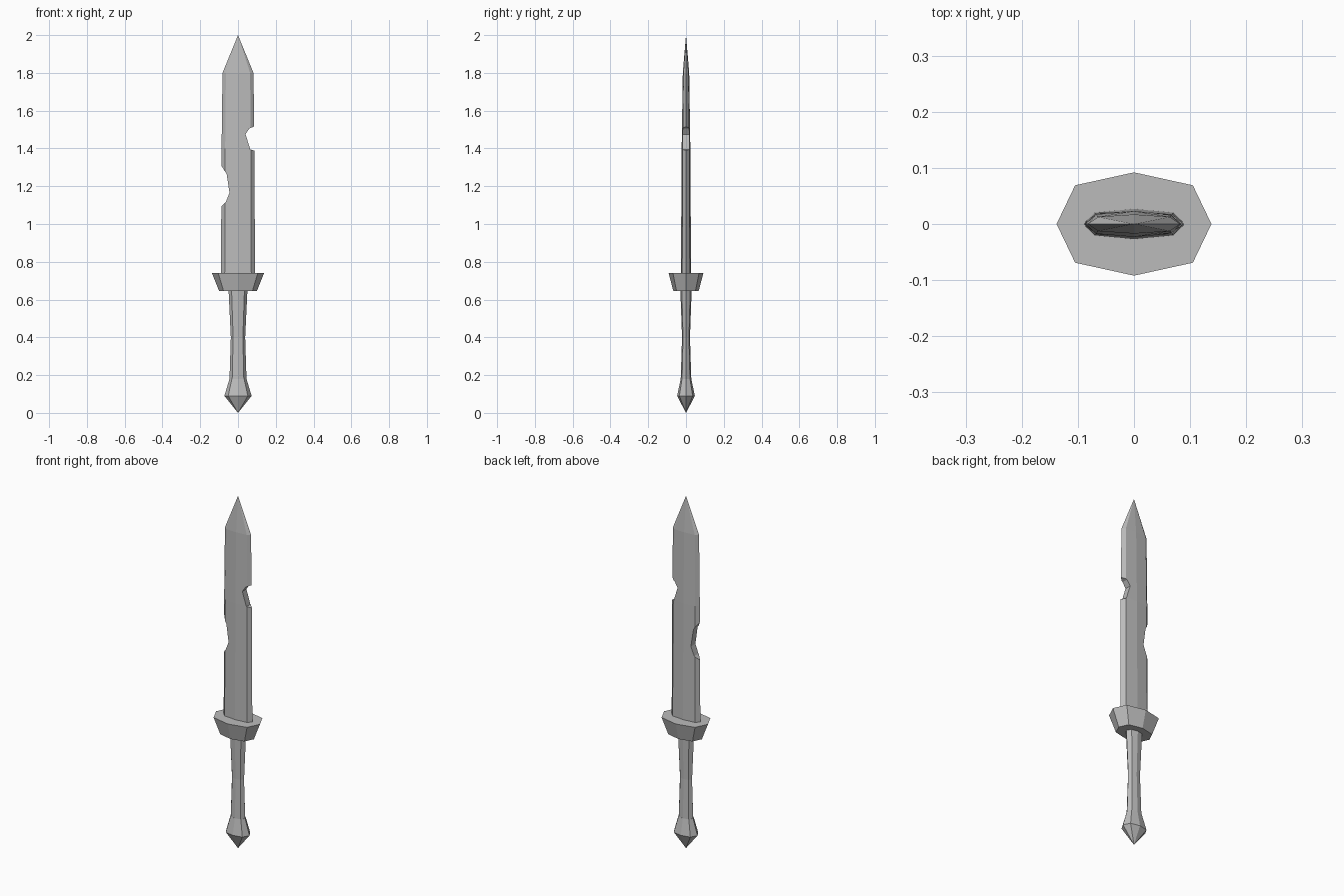
import bpy
import bmesh

if "Cube" in bpy.data.objects:
    bpy.data.objects.remove(bpy.data.objects["Cube"])

steel = bpy.data.materials.new("grey steel")
steel.use_nodes = True
GREY = (0.5, 0.5, 0.5, 1)
steel.diffuse_color = GREY
steel.node_tree.nodes["Principled BSDF"].inputs["Base Color"].default_value = GREY


def finish(name, bm):
    bmesh.ops.recalc_face_normals(bm, faces=bm.faces)
    mesh = bpy.data.meshes.new(name)
    bm.to_mesh(mesh)
    bm.free()
    mesh.materials.append(steel)
    obj = bpy.data.objects.new(name, mesh)
    bpy.context.collection.objects.link(obj)
    return obj


def loft(name, rings, corner=0.76):
    """Join flattened octagons (z, half width, half depth); zero width is a point."""
    bm = bmesh.new()
    loops = []
    for z, w, d in rings:
        if w == 0:
            loops.append([bm.verts.new((0, 0, z))] * 8)
            continue
        c, e = corner * w, 0.75 * d
        outline = [(w, 0), (c, e), (0, d), (-c, e), (-w, 0), (-c, -e), (0, -d), (c, -e)]
        loops.append([bm.verts.new((x, y, z)) for x, y in outline])
    for low, high in zip(loops, loops[1:]):
        for i in range(8):
            j = (i + 1) % 8
            bm.faces.new(dict.fromkeys((low[i], low[j], high[j], high[i])))
    for loop in (loops[0], loops[-1]):
        if loop[0] is not loop[1]:
            bm.faces.new(loop)
    return finish(name, bm)


def notch(target, outline):
    """Cut a chip, outlined in x and z, straight through the blade."""
    bm = bmesh.new()
    face = bm.faces.new([bm.verts.new((x, -0.1, z)) for x, z in outline])
    new = bmesh.ops.extrude_face_region(bm, geom=[face])["geom"]
    moved = [v for v in new if isinstance(v, bmesh.types.BMVert)]
    bmesh.ops.translate(bm, verts=moved, vec=(0, 0.2, 0))
    cutter = finish("notch_cutter", bm)
    mod = target.modifiers.new("notch", "BOOLEAN")
    mod.operation, mod.solver, mod.object = "DIFFERENCE", "EXACT", cutter
    bpy.context.view_layer.objects.active = target
    bpy.ops.object.modifier_apply(modifier=mod.name)
    bpy.data.objects.remove(cutter)


# Grip and pointed pommel
loft("pommel", [(0, 0, 0), (0.09, 0.072, 0.047), (0.18, 0.045, 0.028)], 0.72)
loft("grip", [(0.18, 0.045, 0.028), (0.4, 0.038, 0.021), (0.65, 0.05, 0.03)], 0.68)

# Flared hand guard
loft("guard", [(0.645, 0.1, 0.067), (0.74, 0.138, 0.092)])

# Blade with a chip in each edge
blade = loft("blade", [(0.73, 0.09, 0.027), (1.4, 0.087, 0.023),
                       (1.8, 0.082, 0.017), (2, 0, 0)], 0.78)
notch(blade, [(0.15, 1.52), (0.082, 1.515), (0.06, 1.505), (0.04, 1.475),
              (0.065, 1.395), (0.15, 1.37)])
notch(blade, [(-0.15, 1.4), (-0.083, 1.3), (-0.06, 1.265), (-0.045, 1.165),
              (-0.065, 1.115), (-0.09, 1.09), (-0.15, 1.05)])
